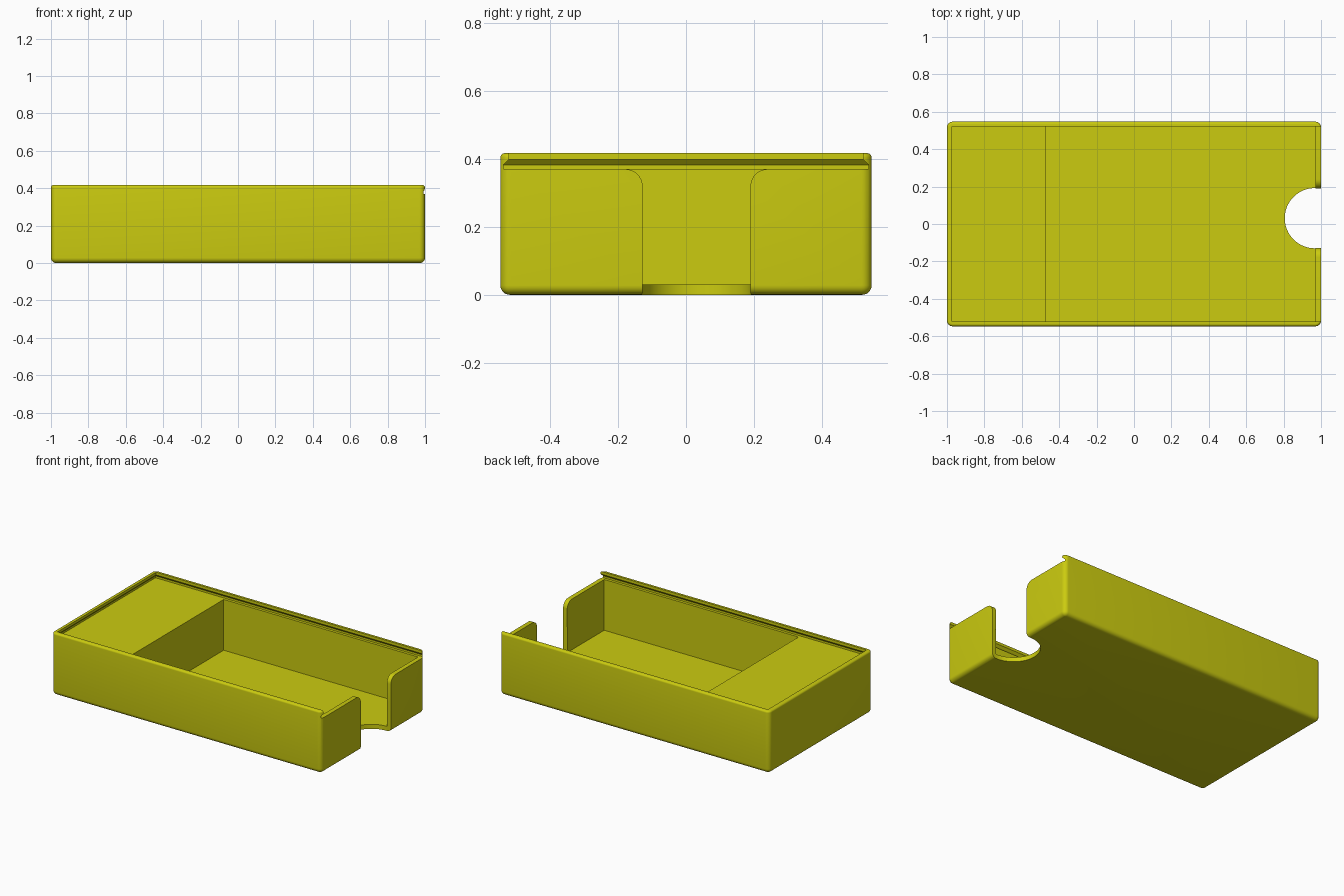
import bpy, bmesh, math

if "Cube" in bpy.data.objects:
    bpy.data.objects.remove(bpy.data.objects["Cube"])

W, D, H = 1.0, 0.547, 0.417      # half length, half depth, height
IN_X, IN_Y = 0.97, 0.52          # inner faces of the walls
LEDGE = 0.37                     # level the lid slides on
NOTCH_Y, NOTCH_R = 0.031, 0.159  # finger notch

mat = bpy.data.materials.new("yellow_plastic")
mat.diffuse_color = (0.60, 0.60, 0.005, 1)
mat.use_nodes = True
mat.node_tree.nodes["Principled BSDF"].inputs["Base Color"].default_value = mat.diffuse_color


def loft(name, rings):
    """Closed solid through rings of equal point count."""
    bm = bmesh.new()
    loops = [[bm.verts.new(p) for p in ring] for ring in rings]
    n = len(loops[0])
    for a, b in zip(loops, loops[1:]):
        for i in range(n):
            j = (i + 1) % n
            bm.faces.new((a[i], a[j], b[j], b[i]))
    bm.faces.new(loops[0][::-1])
    bm.faces.new(loops[-1])
    bmesh.ops.recalc_face_normals(bm, faces=bm.faces)
    me = bpy.data.meshes.new(name)
    bm.to_mesh(me)
    bm.free()
    me.materials.append(mat)
    ob = bpy.data.objects.new(name, me)
    bpy.context.collection.objects.link(ob)
    return ob


def rounded_ring(inset, z, r=0.03, seg=6):
    hx, hy, rr = W - r, D - r, r - inset
    pts = []
    for k, (sx, sy) in enumerate(((1, 1), (-1, 1), (-1, -1), (1, -1))):
        for i in range(seg + 1):
            a = math.pi / 2 * (k + i / seg)
            pts.append((sx * hx + rr * math.cos(a), sy * hy + rr * math.sin(a), z))
    return pts


def rect_ring(x0, x1, hy, z):
    return [(x0, -hy, z), (x1, -hy, z), (x1, hy, z), (x0, hy, z)]


# Outer body: larger rounding below, smaller rounding on the rim
rings = []
for r, bottom in ((0.028, True), (0.013, False)):
    for i in range(7):
        a = math.pi / 2 * i / 6
        if bottom:
            rings.append(rounded_ring(r * (1 - math.sin(a)), r * (1 - math.cos(a))))
        else:
            rings.append(rounded_ring(r * (1 - math.cos(a)), H - r + r * math.sin(a)))
box = loft("sliding_lid_box", rings)

# Main compartment, leaving the solid block at the closed end
cavity = loft("compartment_cutter", [rect_ring(-0.47, IN_X, IN_Y, z) for z in (0.03, 0.6)])

# Dovetail lid slot, open at the right end
slot = loft("lid_slot_cutter", [rect_ring(-x, 1.2, y, z) for x, y, z in (
    (0.988, 0.538, LEDGE), (0.988, 0.538, 0.383),
    (0.972, 0.522, 0.399), (0.972, 0.522, 0.7))])

# Round finger hole in the floor
hole = loft("finger_hole_cutter", [
    [(0.967 + 0.161 * math.cos(t * math.pi / 32), NOTCH_Y + 0.161 * math.sin(t * math.pi / 32), z)
     for t in range(64)] for z in (-0.1, 0.2)])

# Opening in the end wall with flared top corners
f = 0.05
right = [(NOTCH_R, -0.1)]
right += [(NOTCH_R + f * (1 - math.cos(a)), LEDGE - f + f * math.sin(a))
          for a in (math.pi / 2 * i / 8 for i in range(9))]
right.append((NOTCH_R + f, 0.39))
profile = right + [(-y, z) for y, z in reversed(right)]
opening = loft("wall_opening_cutter", [[(x, NOTCH_Y + y, z) for y, z in profile] for x in (0.955, 1.3)])

for cutter in (cavity, slot, hole, opening):
    m = box.modifiers.new(cutter.name, 'BOOLEAN')
    m.operation, m.solver, m.object = 'DIFFERENCE', 'EXACT', cutter
    cutter.hide_render = True
    cutter.hide_set(True)

# Bake the cuts and smooth the rounded edges
bpy.context.view_layer.objects.active = box
box.select_set(True)
for m in list(box.modifiers):
    bpy.ops.object.modifier_apply(modifier=m.name)
for c in (cavity, slot, hole, opening):
    bpy.data.objects.remove(c)
bpy.ops.object.shade_smooth_by_angle(angle=math.radians(30))
